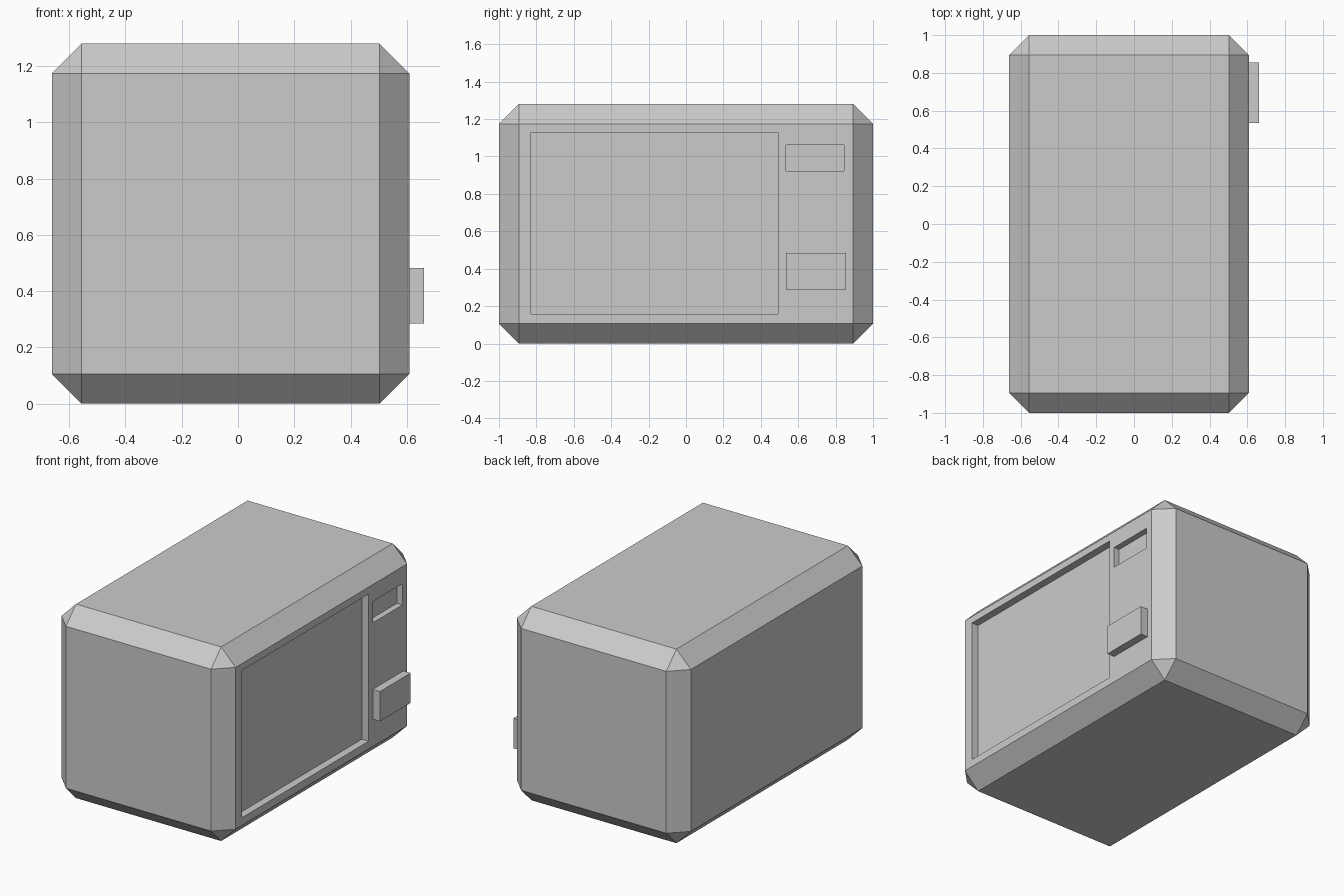
import bpy

if "Cube" in bpy.data.objects:
    bpy.data.objects.remove(bpy.data.objects["Cube"])


def box(name, x, y, z):
    """Axis-aligned box from (min, max) ranges."""
    bpy.ops.mesh.primitive_cube_add(size=1, location=[(a + b) / 2 for a, b in (x, y, z)])
    ob = bpy.context.object
    ob.name = name
    ob.scale = [b - a for a, b in (x, y, z)]
    bpy.ops.object.transform_apply(location=False, rotation=False, scale=True)
    return ob


SIDE = 0.609  # x of the control face

# Chamfered oven body
body = box("oven_body", (-0.662, SIDE), (-1, 1), (0, 1.28))
bevel = body.modifiers.new("chamfer", 'BEVEL')
bevel.width = 0.106
bevel.segments = 1
bevel.limit_method = 'NONE'

# Door window and display recesses cut into the control face
recesses = [
    ("door_window_recess", (-0.828, 0.493), (0.157, 1.128), 0.05),
    ("display_recess", (0.535, 0.845), (0.922, 1.062), 0.04),
]
for name, y, z, depth in recesses:
    cutter = box(name + "_cutter", (SIDE - depth, SIDE + 0.1), y, z)
    cutter.hide_render = True
    cutter.display_type = 'WIRE'
    cut = body.modifiers.new(name, 'BOOLEAN')
    cut.operation = 'DIFFERENCE'
    cut.solver = 'EXACT'
    cut.object = cutter

# Raised door button
box("door_button", (SIDE - 0.01, 0.662), (0.535, 0.855), (0.286, 0.483))
